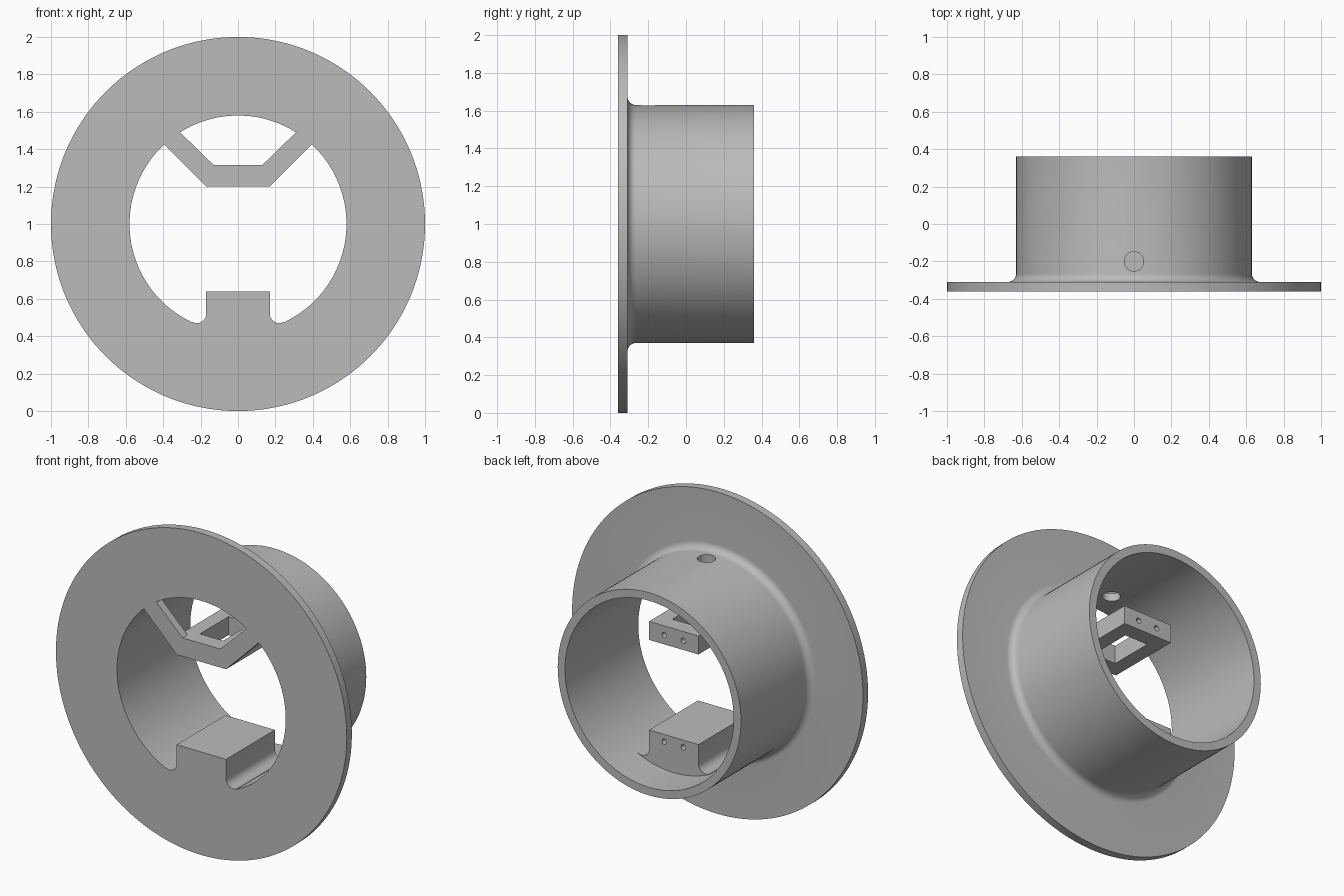
import bpy, bmesh, math
from mathutils import Matrix

cube = bpy.data.objects.get("Cube")
if cube:
    bpy.data.objects.remove(cube, do_unlink=True)

FRONT, FLANGE_BACK, TUBE_BACK, SHELF_BACK = -0.36, -0.31, 0.36, 0.12
CENTRE_Z = 1.0
INNER, OUTER = 0.58, 0.63
SEGMENTS = 144

grey = bpy.data.materials.new("plain_grey")
grey.use_nodes = True
colour = (0.5, 0.5, 0.5, 1)
grey.diffuse_color = colour
grey.node_tree.nodes["Principled BSDF"].inputs["Base Color"].default_value = colour


def make(name, bm):
    bmesh.ops.recalc_face_normals(bm, faces=bm.faces[:])
    mesh = bpy.data.meshes.new(name)
    bm.to_mesh(mesh)
    bm.free()
    mesh.materials.append(grey)
    ob = bpy.data.objects.new(name, mesh)
    bpy.context.collection.objects.link(ob)
    return ob


def lathe(name, profile):
    """Spin closed (radius, y) profile about the horizontal y axis."""
    bm = bmesh.new()
    rings = []
    for i in range(SEGMENTS):
        a = 2 * math.pi * i / SEGMENTS
        rings.append([bm.verts.new((r * math.sin(a), y, CENTRE_Z + r * math.cos(a)))
                      for r, y in profile])
    n = len(profile)
    for i in range(SEGMENTS):
        p, q = rings[i], rings[(i + 1) % SEGMENTS]
        for j in range(n):
            k = (j + 1) % n
            bm.faces.new((p[j], p[k], q[k], q[j]))
    return make(name, bm)


def extrude(name, outline, y0, y1):
    """Extrude an (x, z) outline along y."""
    bm = bmesh.new()
    a = [bm.verts.new((x, y0, z)) for x, z in outline]
    b = [bm.verts.new((x, y1, z)) for x, z in outline]
    bm.faces.new(a)
    bm.faces.new(b[::-1])
    for i in range(len(a)):
        j = (i + 1) % len(a)
        bm.faces.new((a[i], b[i], b[j], a[j]))
    return make(name, bm)


def mirrored(half):
    """Close a right-hand outline with its mirror image."""
    return half + [(-x, z) for x, z in reversed(half)]


def rect(w, z0, z1):
    return mirrored([(w, z0), (w, z1)])


def cylinder(name, radius, depth, location, axis, sides=32):
    bm = bmesh.new()
    bmesh.ops.create_cone(bm, cap_ends=True, segments=sides, radius1=radius,
                          radius2=radius, depth=depth,
                          matrix=Matrix.Translation(location)
                          @ Matrix.Rotation(math.pi / 2 if axis == "Y" else 0, 4, "X"))
    return make(name, bm)


def combine(body, tool, operation):
    tool.hide_render = True
    mod = body.modifiers.new(operation.lower(), "BOOLEAN")
    mod.operation = operation
    mod.solver = "EXACT"
    mod.object = tool
    bpy.context.view_layer.objects.active = body
    bpy.ops.object.modifier_apply(modifier=mod.name)
    bpy.data.objects.remove(tool, do_unlink=True)


# Flange and tube with a rounded root
R = 0.045
root = [(OUTER + R - R * math.sin(t), FLANGE_BACK + R - R * math.cos(t))
        for t in (math.pi / 2 * i / 8 for i in range(9))]
body = lathe("flanged_tube", [(INNER, FRONT), (1.0, FRONT), (1.0, FLANGE_BACK)]
             + root + [(OUTER, TUBE_BACK), (INNER, TUBE_BACK)])

# Angled arms carrying the upper shelf, flush with the flange
arms = extrude("shelf_arms", [(0.17, 1.2), (0.43, 1.46), (0.335, 1.515), (0.13, 1.315),
                              (-0.13, 1.315), (-0.335, 1.515), (-0.43, 1.46), (-0.17, 1.2)],
               FRONT, FLANGE_BACK)
combine(body, arms, "UNION")

# Upper shelf with rectangular window
shelf = extrude("upper_shelf", rect(0.17, 1.2, 1.315), FRONT, SHELF_BACK)
combine(shelf, extrude("shelf_window", rect(0.08, 1.1, 1.4), -0.26, 0.02), "DIFFERENCE")
combine(body, shelf, "UNION")

# Lower block with concave feet running into the tube wall
feet = [(0.22 + 0.05 * math.cos(t), 0.52 + 0.05 * math.sin(t))
        for t in (math.radians(180 + 12 * i) for i in range(11))]
block = extrude("lower_block", mirrored([(0.17, 0.64)] + feet + [(0.245, 0.45), (0.01, 0.395)]),
                FRONT, SHELF_BACK)
combine(body, block, "UNION")

# Radial hole through the top of the tube
combine(body, cylinder("top_hole", 0.052, 0.3, (0, -0.2, 1.6), "Z"), "DIFFERENCE")

# Pairs of screw holes in the rear ends of shelf and block
for z in (1.257, 0.595):
    for x in (-0.066, 0.066):
        combine(body, cylinder("screw_hole", 0.017, 0.16, (x, SHELF_BACK, z), "Y", 16),
                "DIFFERENCE")

# Smooth curved walls, sharp edges
for ob in bpy.context.selected_objects:
    ob.select_set(False)
body.select_set(True)
bpy.context.view_layer.objects.active = body
bpy.ops.object.shade_smooth_by_angle(angle=math.radians(30))
